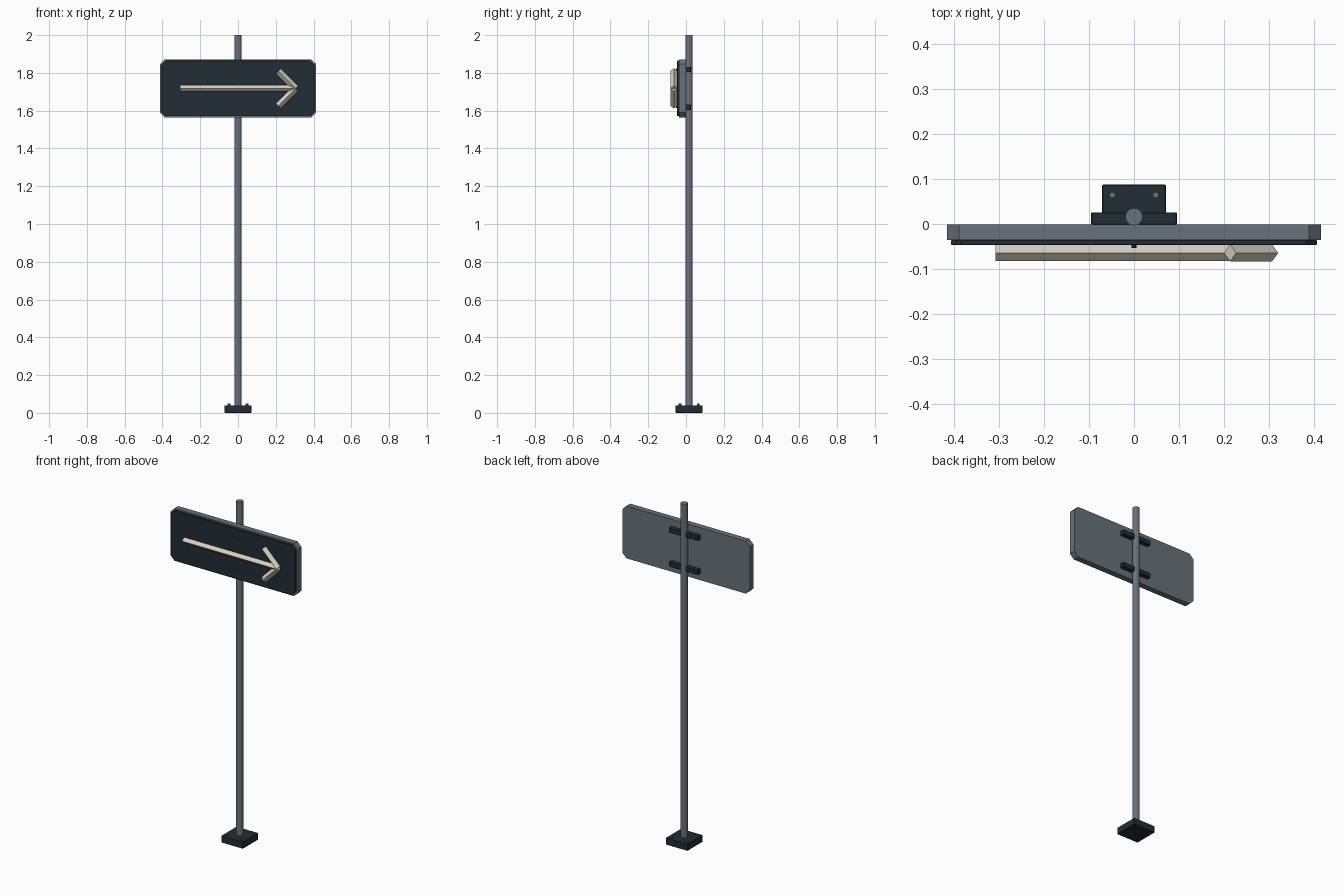
import bpy, bmesh
from math import pi
from mathutils import Vector

cube = bpy.data.objects.get("Cube")
if cube:
    bpy.data.objects.remove(cube)


def material(name, rgb):
    m = bpy.data.materials.new(name)
    m.use_nodes = True
    m.diffuse_color = (*rgb, 1)
    m.node_tree.nodes["Principled BSDF"].inputs["Base Color"].default_value = (*rgb, 1)
    return m


steel = material("steel grey", (0.135, 0.17, 0.2))
dark = material("dark slate", (0.016, 0.027, 0.036))
cream = material("warm white", (0.68, 0.63, 0.54))


def finish(bm, name, mat):
    bmesh.ops.recalc_face_normals(bm, faces=bm.faces)
    mesh = bpy.data.meshes.new(name)
    bm.to_mesh(mesh)
    bm.free()
    mesh.materials.append(mat)
    ob = bpy.data.objects.new(name, mesh)
    bpy.context.collection.objects.link(ob)
    return ob


def bevel(ob, width):
    mod = ob.modifiers.new("soft edge", "BEVEL")
    mod.width = width
    mod.segments = 1
    mod.limit_method = "ANGLE"
    mod.angle_limit = pi / 3
    return ob


def box(name, centre, size, mat, edge=0.002):
    bm = bmesh.new()
    bmesh.ops.create_cube(bm, size=1)
    bmesh.ops.scale(bm, vec=size, verts=bm.verts)
    bmesh.ops.translate(bm, vec=centre, verts=bm.verts)
    return bevel(finish(bm, name, mat), edge)


def rod(name, start, end, radius, sides, mat, turn=0):
    start, end = Vector(start), Vector(end)
    axis = end - start
    bm = bmesh.new()
    bmesh.ops.create_cone(bm, cap_ends=True, segments=sides, radius1=radius,
                          radius2=radius, depth=axis.length)
    ob = finish(bm, name, mat)
    ob.rotation_mode = "QUATERNION"
    ob.rotation_quaternion = axis.to_track_quat("Z", "Y")
    ob.location = (start + end) / 2
    return ob


def plate(name, half_w, half_h, cut, front, back, mat):
    """Upright plate with clipped corners."""
    bm = bmesh.new()
    outline = []
    for sx, sz in ((1, 1), (-1, 1), (-1, -1), (1, -1)):
        pair = [(sx * half_w, sz * (half_h - cut)), (sx * (half_w - cut), sz * half_h)]
        outline += pair if sx == sz else pair[::-1]
    face = bm.faces.new([bm.verts.new((x, back, SIGN_Z + z)) for x, z in outline])
    ext = bmesh.ops.extrude_face_region(bm, geom=[face])
    moved = [v for v in ext["geom"] if isinstance(v, bmesh.types.BMVert)]
    bmesh.ops.translate(bm, vec=(0, front - back, 0), verts=moved)
    return finish(bm, name, mat)


SIGN_Z = 1.718
POLE_Y = 0.016

# Base and its four bolts
box("base", (0, POLE_Y, 0.02), (0.142, 0.142, 0.04), dark)
for sx in (-1, 1):
    for sy in (-1, 1):
        x, y = sx * 0.048, POLE_Y + sy * 0.048
        rod("base_bolt", (x, y, 0.038), (x, y, 0.05), 0.007, 8, steel)

# Pole
rod("pole", (0, POLE_Y, 0.03), (0, POLE_Y, 2), 0.0195, 12, steel)

# Sign: backing panel and dark front face
plate("sign_panel", 0.414, 0.154, 0.026, -0.036, -0.001, steel)
bevel(plate("sign_face", 0.405, 0.147, 0.024, -0.047, -0.035, dark), 0.002)

# Clamps behind the sign and bolt heads in front
for z in (SIGN_Z - 0.1, SIGN_Z + 0.1):
    box("clamp", (0, 0.012, z), (0.19, 0.028, 0.028), dark)
    rod("sign_bolt", (0, -0.045, z), (0, -0.053, z), 0.005, 8, dark)

# Arrow made of square rods turned on edge
ARROW_Y = -0.064
rod("arrow_shaft", (-0.307, ARROW_Y, SIGN_Z), (0.3, ARROW_Y, SIGN_Z), 0.0175, 4, cream)
for s in (-1, 1):
    rod("arrow_barb", (0.213, ARROW_Y, SIGN_Z + s * 0.093),
        (0.306, ARROW_Y, SIGN_Z), 0.019, 4, cream)
